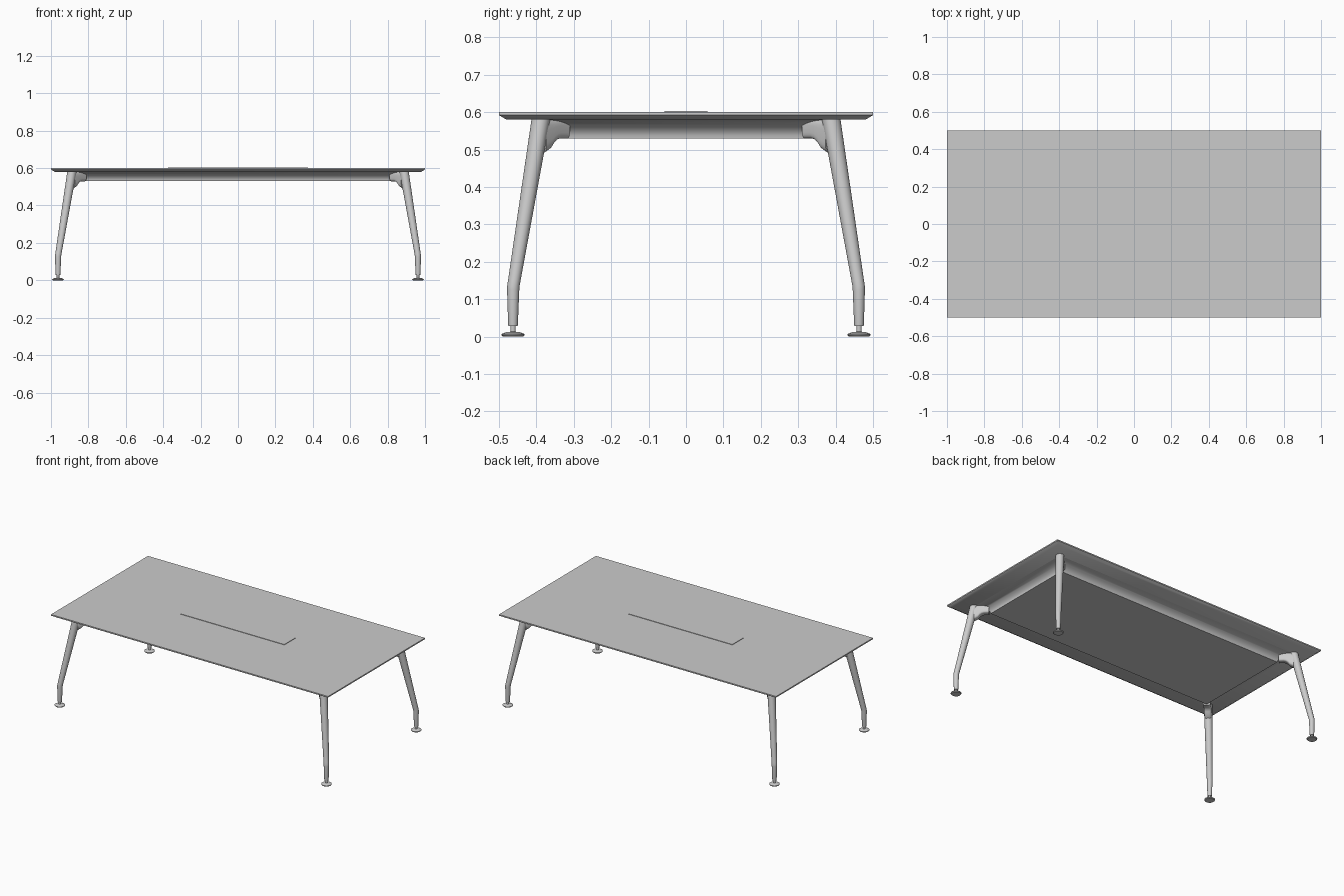
import bpy, bmesh, math

if "Cube" in bpy.data.objects:
    bpy.data.objects.remove(bpy.data.objects["Cube"])

grey = bpy.data.materials.new("light_grey")
grey.diffuse_color = (0.6, 0.6, 0.6, 1)
grey.use_nodes = True
grey.node_tree.nodes["Principled BSDF"].inputs["Base Color"].default_value = grey.diffuse_color


def loft(name, stacks, mirror=False):
    """Each stack is a list of rings with equal point counts; skin and cap it."""
    bm = bmesh.new()
    for rings in stacks:
        rows = [[bm.verts.new(p) for p in ring] for ring in rings]
        n = len(rows[0])
        for a, b in zip(rows, rows[1:]):
            for i in range(n):
                j = (i + 1) % n
                bm.faces.new((a[i], a[j], b[j], b[i]))
        bm.faces.new(rows[0][::-1])
        bm.faces.new(rows[-1])
    bmesh.ops.recalc_face_normals(bm, faces=bm.faces)
    me = bpy.data.meshes.new(name)
    bm.to_mesh(me)
    bm.free()
    ob = bpy.data.objects.new(name, me)
    bpy.context.collection.objects.link(ob)
    me.materials.append(grey)
    bpy.ops.object.select_all(action='DESELECT')
    ob.select_set(True)
    bpy.context.view_layer.objects.active = ob
    bpy.ops.object.shade_smooth_by_angle(angle=math.radians(35))
    if mirror:
        m = ob.modifiers.new("four_corners", 'MIRROR')
        m.use_axis = (True, True, False)
        m.use_mirror_merge = False
    return ob


def rect(hx, hy, z):
    return [(-hx, -hy, z), (hx, -hy, z), (hx, hy, z), (-hx, hy, z)]


def circle(d, z, r, n=24):
    # d is the y position; legs lie on the corner diagonal, x = d + 0.5
    return [(d + 0.5 + r * math.cos(2 * math.pi * i / n),
             d + r * math.sin(2 * math.pi * i / n), z) for i in range(n)]


def bracket_ring(d, z0, z1, w=0.022, n=24):
    # rounded-square section standing across the diagonal
    ring, zc, h = [], (z0 + z1) / 2, (z1 - z0) / 2
    for i in range(n):
        t = 2 * math.pi * (i + 0.5) / n
        c, s = math.cos(t), math.sin(t)
        u = w * math.copysign(abs(c) ** 0.5, c) * math.sqrt(0.5)
        ring.append((d + 0.5 + u, d - u, zc + h * math.copysign(abs(s) ** 0.5, s)))
    return ring


# Tabletop with undercut edge
loft("tabletop", [[rect(0.98, 0.48, 0.58), rect(1, 0.5, 0.592), rect(1, 0.5, 0.60)]])

# Cable cover plate in the middle of the top
loft("cable_cover", [[rect(0.375, 0.058, 0.598), rect(0.375, 0.058, 0.603)]])

# Underframe slab with a concave cove all round
cove = []
for i in range(11):
    t = math.pi / 2 * i / 10
    inset = 0.10 + 0.08 * math.sin(t)
    cove.append(rect(1 - inset, 0.5 - inset, 0.53 + 0.0505 * math.cos(t)))
loft("underframe", [cove])

# Legs: straight ankle, then a tapered shaft leaning in along the diagonal
shaft = [circle(0.4625, 0.028, 0.0125), circle(0.4625, 0.032, 0.013),
         circle(0.462, 0.125, 0.0163), circle(0.4615, 0.135, 0.0166),
         circle(0.459, 0.15, 0.0168), circle(0.388, 0.581, 0.025)]
loft("legs", [shaft], mirror=True)

# Brackets joining the legs to the underframe, with a filleted inner corner
bracket = [bracket_ring(d, z, 0.581) for d, z in
           [(0.388, 0.49), (0.372, 0.502), (0.364, 0.516), (0.356, 0.525),
            (0.347, 0.529), (0.326, 0.529)]]
loft("leg_brackets", [bracket], mirror=True)

# Levelling feet: disc with a thin stem
foot = [circle(0.4625, z, r) for z, r in
        [(0, 0.027), (0.004, 0.031), (0.007, 0.031), (0.012, 0.018),
         (0.013, 0.007), (0.032, 0.007)]]
loft("levelling_feet", [foot], mirror=True)
